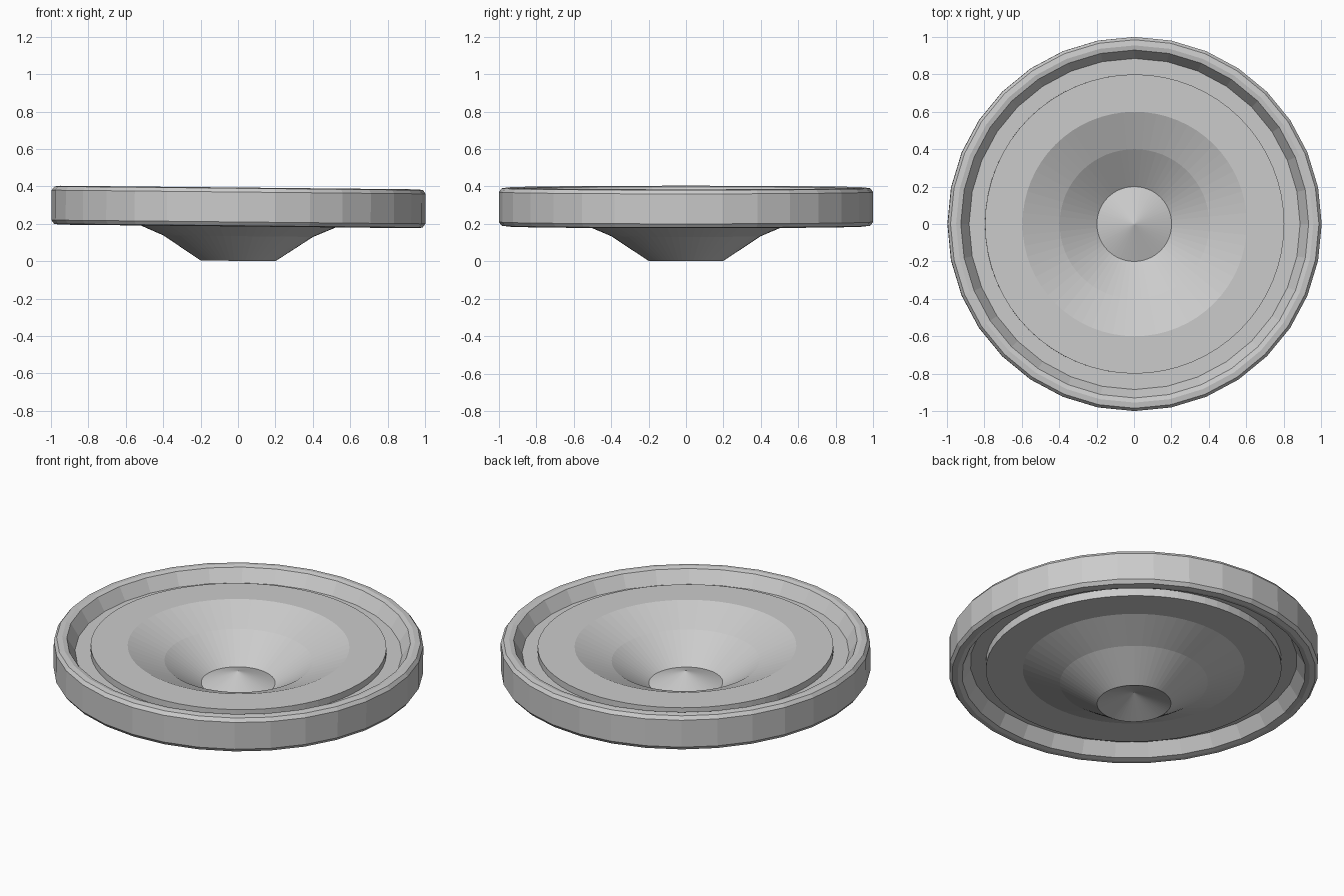
import bpy, bmesh, math
from mathutils import Matrix

if "Cube" in bpy.data.objects:
    bpy.data.objects.remove(bpy.data.objects["Cube"])

# Whole assembly leans very slightly down towards +x
TILT = Matrix.Translation((0, 0, 0.002)) @ Matrix.Rotation(0.01, 4, 'Y')


def lathe(name, profile, sides):
    """Revolve a closed (radius, z) profile about z; radius 0 makes a pole."""
    bm = bmesh.new()
    rings = []
    for r, z in profile:
        if r == 0:
            rings.append([bm.verts.new((0, 0, z))] * sides)
        else:
            angles = [2 * math.pi * i / sides for i in range(sides)]
            rings.append([bm.verts.new((r * math.cos(a), r * math.sin(a), z)) for a in angles])
    for k, a in enumerate(rings):
        b = rings[(k + 1) % len(rings)]
        if a[0] is a[1] and b[0] is b[1]:
            continue
        for i in range(sides):
            j = (i + 1) % sides
            bm.faces.new(list(dict.fromkeys((a[i], a[j], b[j], b[i]))))
    bmesh.ops.recalc_face_normals(bm, faces=bm.faces)
    bm.transform(TILT)
    mesh = bpy.data.meshes.new(name)
    bm.to_mesh(mesh)
    bm.free()
    obj = bpy.data.objects.new(name, mesh)
    bpy.context.collection.objects.link(obj)
    return obj


# Outer rim: rounded outside, steep bevel inside, mirrored about its mid height
mid = 0.288
half = [(0.885, 0.025), (0.93, 0.098), (0.955, 0.104), (0.985, 0.1), (1.0, 0.08)]
rim = [(r, mid + h) for r, h in half] + [(r, mid - h) for r, h in reversed(half)]
lathe("outer_rim", rim, 32)

# Thin flat surround bridging rim and cone
lathe("surround", [(0.78, mid + 0.025), (0.885, mid + 0.025),
                   (0.885, mid - 0.025), (0.78, mid - 0.025)], 32)

# Thick cone with flat flange and raised centre cap
thick = 0.134
under = [(0, 0.07), (0.2, 0.0), (0.4, 0.132), (0.6, 0.217), (0.8, 0.217)]
cone = under + [(r, z + thick) for r, z in reversed(under)]
lathe("cone", cone, 64)
